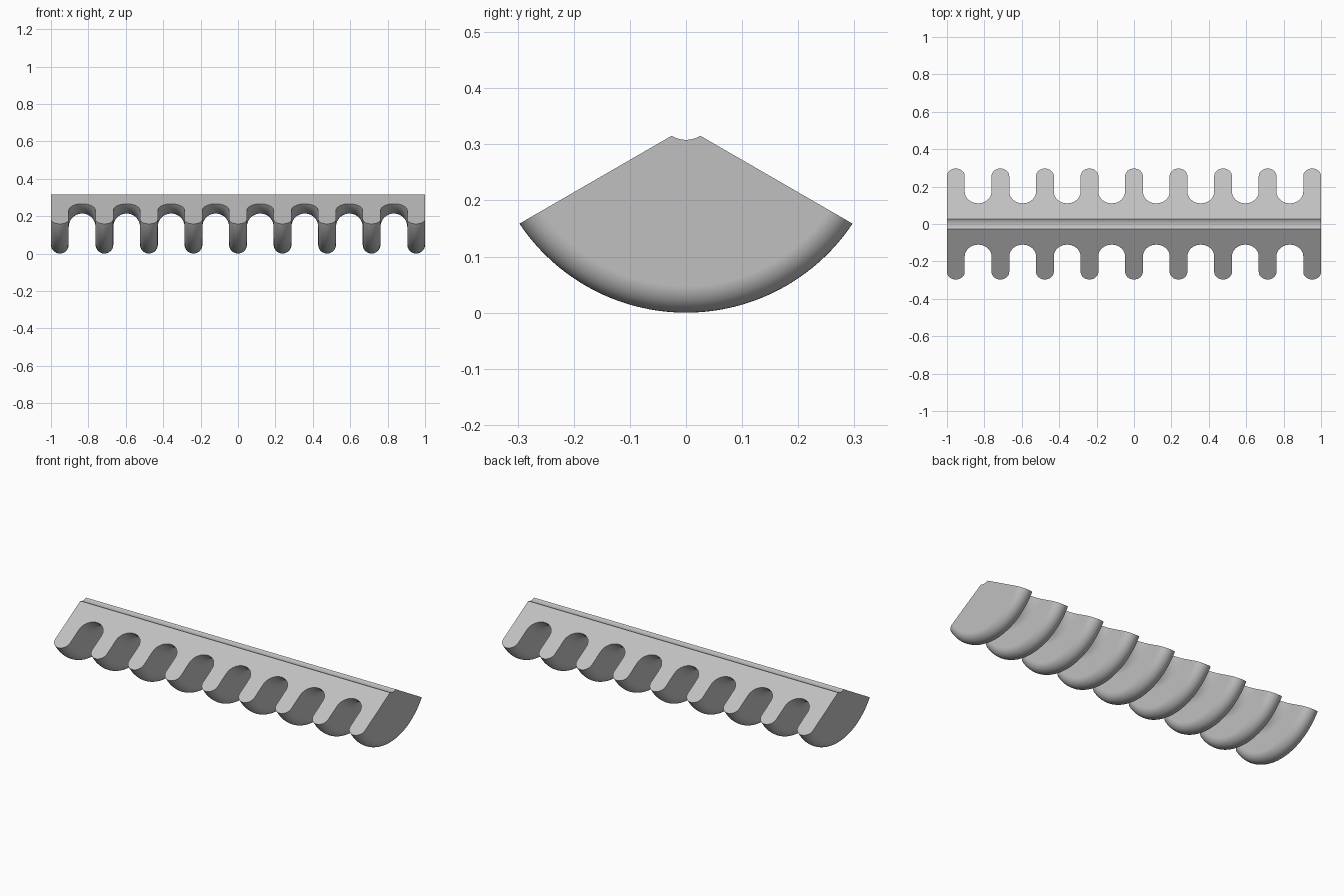
import bpy, bmesh
from math import sin, cos, asin, pi, radians

cube = bpy.data.objects.get("Cube")
if cube:
    bpy.data.objects.remove(cube, do_unlink=True)

AXIS_Z = 0.357        # height of the sweep axis, also the outer radius
INNER = 0.049         # radius of the groove along the top
OFFSET = 0.0234       # distance of the sloped faces below the axis
TEETH = 9
TIP = 0.0475          # half width of a tooth
PITCH = 2 * (1 - TIP) / (TEETH - 1)
SLOT = PITCH / 2 - TIP
SLOT_R = 0.143 + SLOT
ARC, SWEEP = 20, 64


def arc(cx, cr, radius, sign):
    """Half circle from the right end to the left end."""
    return [(cx + radius * cos(pi * i / ARC), cr + sign * radius * sin(pi * i / ARC))
            for i in range(ARC + 1)]


# Comb outline as (x, radius): straight spine, rounded teeth and slots
outline = [(-1, INNER), (1, INNER)]
for i in range(TEETH):
    x = 1 - TIP - i * PITCH
    outline += arc(x, AXIS_Z - TIP, TIP, 1)
    if i < TEETH - 1:
        outline += arc(x - PITCH / 2, SLOT_R, SLOT, -1)

# Sweep the outline about the axis, each point stopping at the sloped planes
bm = bmesh.new()
rings = []
for step in range(SWEEP + 1):
    t = 2 * step / SWEEP - 1
    ring = []
    for x, r in outline:
        a = t * (radians(60) - asin(OFFSET / r))
        ring.append(bm.verts.new((x, r * sin(a), AXIS_Z - r * cos(a))))
    rings.append(ring)
n = len(outline)
for a, b in zip(rings, rings[1:]):
    for i in range(n):
        j = (i + 1) % n
        bm.faces.new((a[i], a[j], b[j], b[i]))
bm.faces.new(rings[0])
bm.faces.new(rings[-1])
bmesh.ops.recalc_face_normals(bm, faces=bm.faces)

mesh = bpy.data.meshes.new("scalloped_comb")
bm.to_mesh(mesh)
bm.free()
comb = bpy.data.objects.new("scalloped_comb", mesh)
bpy.context.collection.objects.link(comb)

# Plain grey
grey = bpy.data.materials.new("light_grey")
grey.use_nodes = True
colour = (0.53, 0.53, 0.53, 1)
grey.diffuse_color = colour
grey.node_tree.nodes["Principled BSDF"].inputs["Base Color"].default_value = colour
mesh.materials.append(grey)

# Smooth curves, crisp edges
bpy.ops.object.select_all(action='DESELECT')
comb.select_set(True)
bpy.context.view_layer.objects.active = comb
bpy.ops.object.shade_smooth_by_angle(angle=radians(30))
weighted = comb.modifiers.new("weighted_normals", 'WEIGHTED_NORMAL')
weighted.keep_sharp = True
